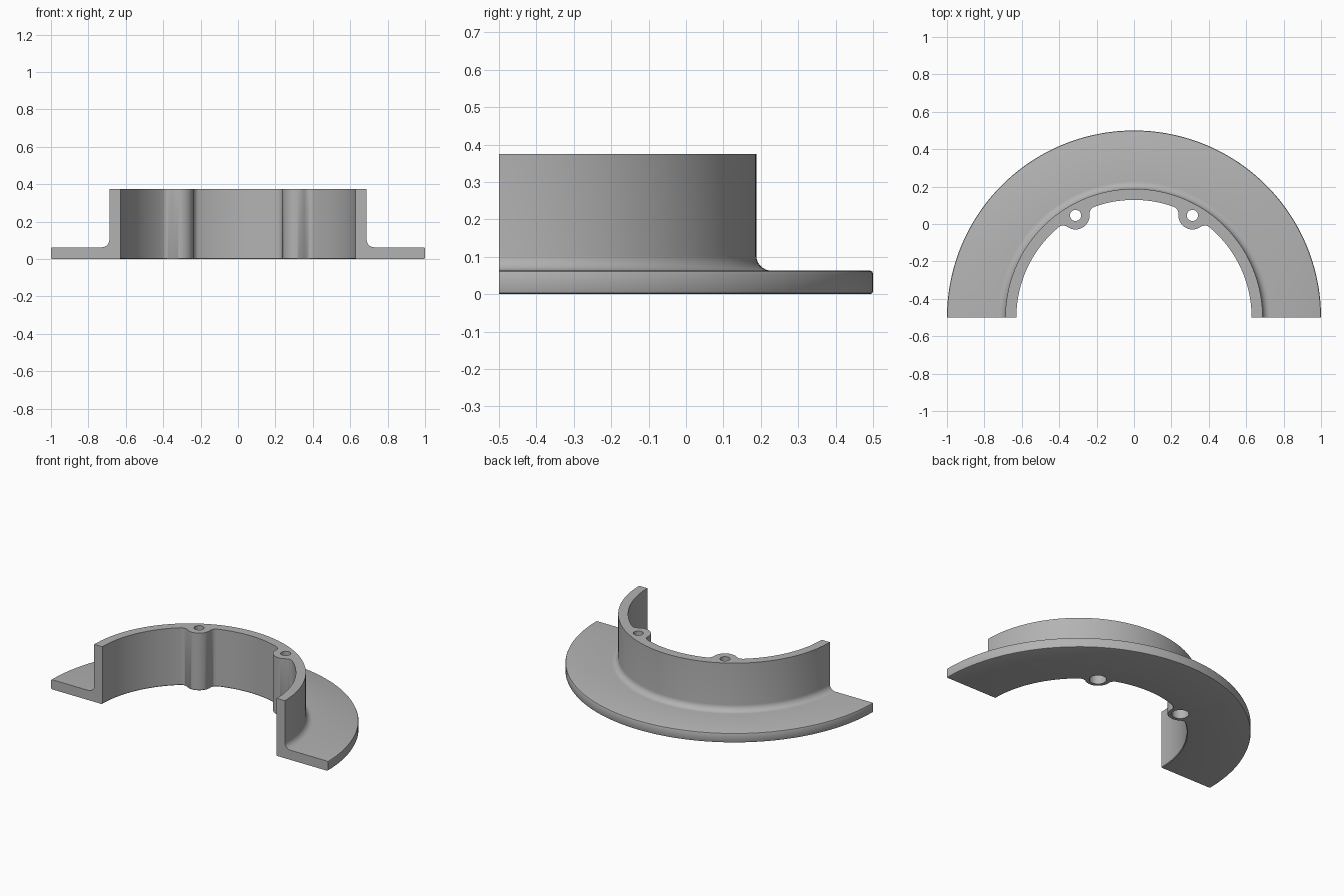
import bpy
import bmesh
import math

if "Cube" in bpy.data.objects:
    bpy.data.objects.remove(bpy.data.objects["Cube"])

# Main dimensions, ring axis at (0, AXIS_Y)
AXIS_Y = -0.5
R_FLANGE, R_WALL, R_IN = 1.0, 0.688, 0.629
H_FLANGE, H = 0.063, 0.375
FILLET, EDGE = 0.04, 0.008
R_BOSS, BOSS_FILLET = 0.075, 0.04
BOSS_ANGLES = [math.pi / 2 - 0.52, math.pi / 2 + 0.52]

# Geometry of the small fillet blending a boss into the inner wall
R_F = R_IN - BOSS_FILLET
PHI = math.acos((R_F**2 + R_IN**2 - (R_BOSS + BOSS_FILLET)**2) / (2 * R_F * R_IN))
K = R_BOSS / (R_BOSS + BOSS_FILLET)
JOIN_X = R_IN + K * (R_F * math.cos(PHI) - R_IN)
JOIN_Y = K * R_F * math.sin(PHI)
JOIN = math.atan2(JOIN_Y, JOIN_X)


def inner_radius(theta):
    """Inner wall radius, bulging inward around each boss."""
    a = min(abs(theta - b) for b in BOSS_ANGLES)
    if a >= PHI:
        return R_IN
    if a >= JOIN:
        d = a - PHI
        return R_F * math.cos(d) + math.sqrt(max(0, BOSS_FILLET**2 - (R_F * math.sin(d))**2))
    return R_IN * math.cos(a) - math.sqrt(R_BOSS**2 - (R_IN * math.sin(a))**2)


def section(theta):
    """Radial cross-section: flange, fillet and upright wall."""
    r = inner_radius(theta)
    pts = [(r + EDGE / 2, 0), (R_FLANGE - EDGE, 0), (R_FLANGE - 0.3 * EDGE, 0.3 * EDGE),
           (R_FLANGE, EDGE), (R_FLANGE, H_FLANGE - EDGE),
           (R_FLANGE - 0.3 * EDGE, H_FLANGE - 0.3 * EDGE), (R_FLANGE - EDGE, H_FLANGE)]
    for i in range(9):
        t = math.pi / 2 * i / 8
        pts.append((R_WALL + FILLET * (1 - math.sin(t)), H_FLANGE + FILLET * (1 - math.cos(t))))
    return pts + [(R_WALL, H), (r, H), (r, EDGE / 2)]


# Sweep angles: even steps, with finer steps over bosses and their fillets
angles = [math.pi * i / 72 for i in range(73)]
angles = [t for t in angles if min(abs(t - b) for b in BOSS_ANGLES) > PHI + 0.008]
reach = math.atan2(JOIN_Y, R_IN - JOIN_X)
local = [math.atan2(R_BOSS * math.sin(reach * i / 10), R_IN - R_BOSS * math.cos(reach * i / 10))
         for i in range(11)]
start = math.atan2(JOIN_Y - R_F * math.sin(PHI), JOIN_X - R_F * math.cos(PHI))
for i in range(1, 9):
    t = start + (PHI - start) * i / 8
    local.append(math.atan2(R_F * math.sin(PHI) + BOSS_FILLET * math.sin(t),
                            R_F * math.cos(PHI) + BOSS_FILLET * math.cos(t)))
for b in BOSS_ANGLES:
    angles += [b + a for a in local] + [b - a for a in local[1:]]
angles.sort()

# Half ring with flange, wall and bosses
bm = bmesh.new()
rows = [[bm.verts.new((r * math.cos(t), AXIS_Y + r * math.sin(t), z)) for r, z in section(t)]
        for t in angles]
n = len(rows[0])
for a, b in zip(rows, rows[1:]):
    for i in range(n):
        j = (i + 1) % n
        bm.faces.new((a[i], a[j], b[j], b[i]))
bm.faces.new(rows[0])
bm.faces.new(rows[-1])
bmesh.ops.recalc_face_normals(bm, faces=bm.faces)
mesh = bpy.data.meshes.new("flanged_half_ring")
bm.to_mesh(mesh)
bm.free()
ring = bpy.data.objects.new("flanged_half_ring", mesh)
bpy.context.collection.objects.link(ring)

grey = bpy.data.materials.new("plain grey")
grey.diffuse_color = (0.45, 0.45, 0.45, 1)
grey.use_nodes = True
grey.node_tree.nodes["Principled BSDF"].inputs["Base Color"].default_value = grey.diffuse_color
mesh.materials.append(grey)


def drill(name, angle, radius, z0, z1):
    """Cut a vertical round hole through a boss."""
    bpy.ops.mesh.primitive_cylinder_add(
        vertices=32, radius=radius, depth=z1 - z0,
        location=(R_IN * math.cos(angle), AXIS_Y + R_IN * math.sin(angle), (z0 + z1) / 2))
    cutter = bpy.context.object
    cutter.name = name
    cutter.hide_render = True
    cutter.data.materials.append(grey)
    mod = ring.modifiers.new(name, 'BOOLEAN')
    mod.operation, mod.solver, mod.object = 'DIFFERENCE', 'EXACT', cutter
    bpy.context.view_layer.objects.active = ring
    bpy.ops.object.modifier_apply(modifier=name)
    bpy.data.objects.remove(cutter)


# Screw holes with wider recesses from below
for angle in BOSS_ANGLES:
    drill("screw_hole", angle, 0.03, -0.1, H + 0.1)
    drill("screw_head_recess", angle, 0.05, -0.1, 0.25)

bpy.ops.object.select_all(action='DESELECT')
ring.select_set(True)
bpy.context.view_layer.objects.active = ring
bpy.ops.object.shade_smooth_by_angle(angle=math.radians(35))
